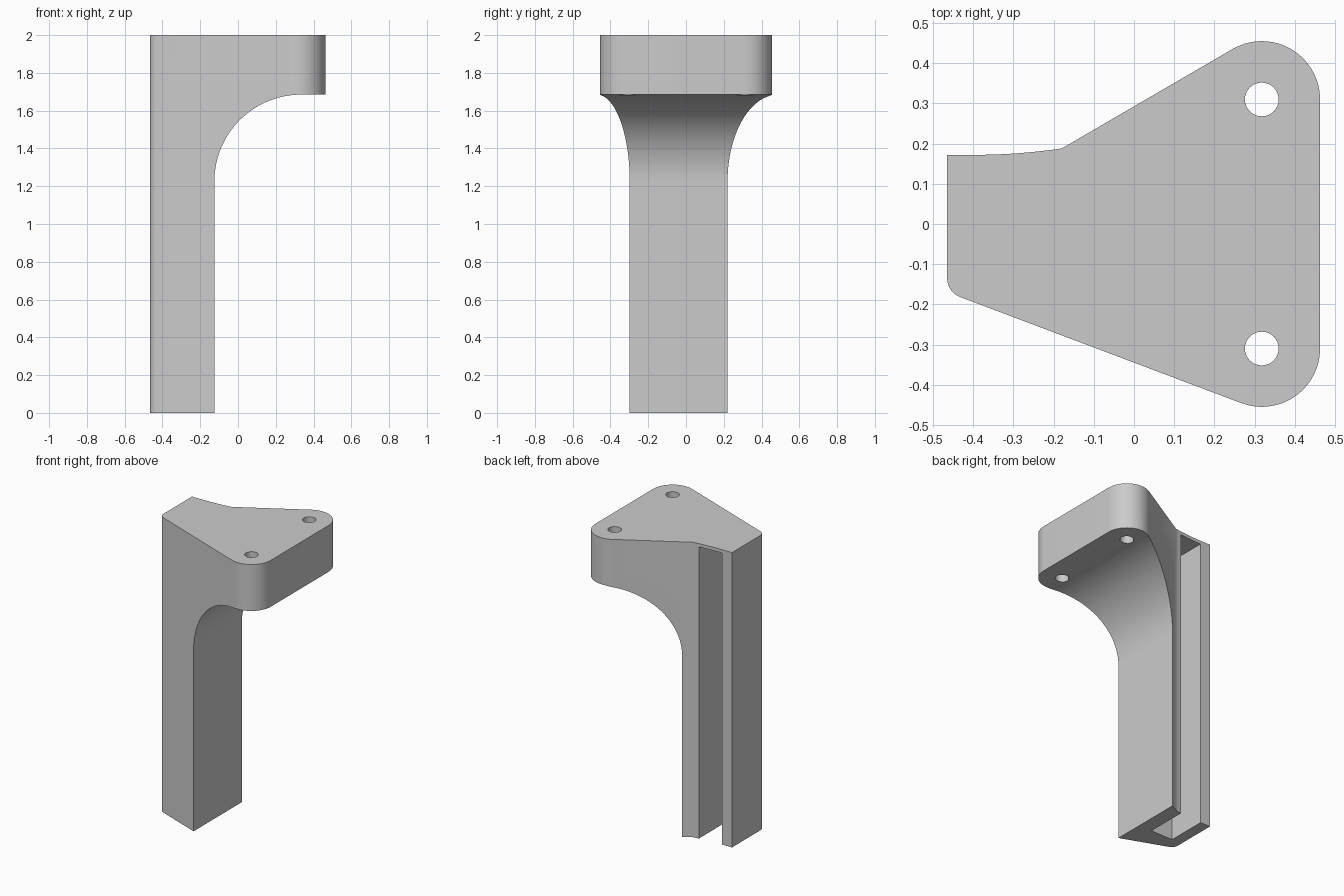
import bpy, bmesh
from math import radians, cos, sin

cube = bpy.data.objects.get("Cube")
if cube:
    bpy.data.objects.remove(cube, do_unlink=True)

# Single grey finish
grey = bpy.data.materials.new("plain grey")
grey.use_nodes = True
colour = (0.6, 0.6, 0.6, 1)
grey.diffuse_color = colour
grey.node_tree.nodes["Principled BSDF"].inputs["Base Color"].default_value = colour


def arc(cx, cy, r, start, end, n):
    """Points along an arc, angles in degrees."""
    steps = [radians(start + (end - start) * i / n) for i in range(n + 1)]
    return [(cx + r * cos(a), cy + r * sin(a)) for a in steps]


def prism(name, base, offset):
    """Solid made by sweeping a flat outline along an offset."""
    bm = bmesh.new()
    face = bm.faces.new([bm.verts.new(p) for p in base])
    swept = bmesh.ops.extrude_face_region(bm, geom=[face])["geom"]
    moved = [v for v in swept if isinstance(v, bmesh.types.BMVert)]
    bmesh.ops.translate(bm, verts=moved, vec=offset)
    bmesh.ops.recalc_face_normals(bm, faces=bm.faces)
    mesh = bpy.data.meshes.new(name)
    bm.to_mesh(mesh)
    bm.free()
    mesh.materials.append(grey)
    obj = bpy.data.objects.new(name, mesh)
    bpy.context.collection.objects.link(obj)
    return obj


HEIGHT = 2.0
HOLE_X, HOLE_Y = 0.318, 0.31

# Plan outline: two rounded lugs, rounded rear corner, gently curved side
outline = arc(HOLE_X, -HOLE_Y, 0.145, -110.7, 0, 24)
outline += arc(HOLE_X, HOLE_Y, 0.145, 0, 120.4, 26)
outline += [(-0.18 - 0.22 * t, 0.172 + 0.016 * (1 - t) ** 2)
            for t in (i / 10 for i in range(11))]
outline += [(-0.465, 0.172)]
outline += arc(-0.415, -0.135, 0.05, 180, 249.3, 12)
bracket = prism("bracket", [(x, y, 0) for x, y in outline], (0, 0, HEIGHT))

# Cutter below the overhang, with a quarter-round fillet
R = 0.46
under = arc(-0.125 + R, 1.685 - R, R, 180, 90, 40)
under += [(1, 1.685), (1, -1), (-0.125, -1)]
cutters = [prism("underside_cutter", [(x, -1, z) for x, z in under], (0, 2, 0))]

# Slot running up the post, closed by a thin cap
slot = [(-0.39, -0.10), (-0.224, -0.10), (-0.224, 0.5), (-0.39, 0.5)]
cutters.append(prism("slot_cutter", [(x, y, -0.5) for x, y in slot], (0, 0, 2.477)))

# Screw holes through the lugs
for side, y in (("right", -HOLE_Y), ("left", HOLE_Y)):
    ring = arc(HOLE_X, y, 0.042, 0, 360, 32)[:-1]
    cutters.append(prism(side + "_hole_cutter",
                         [(px, py, 1) for px, py in ring], (0, 0, 2)))

bpy.ops.object.select_all(action="DESELECT")
bracket.select_set(True)
bpy.context.view_layer.objects.active = bracket
for cutter in cutters:
    mod = bracket.modifiers.new(cutter.name, "BOOLEAN")
    mod.operation = "DIFFERENCE"
    mod.solver = "EXACT"
    mod.object = cutter
    bpy.ops.object.modifier_apply(modifier=mod.name)
for cutter in cutters:
    bpy.data.objects.remove(cutter, do_unlink=True)

bpy.ops.object.shade_smooth_by_angle(angle=radians(25))
